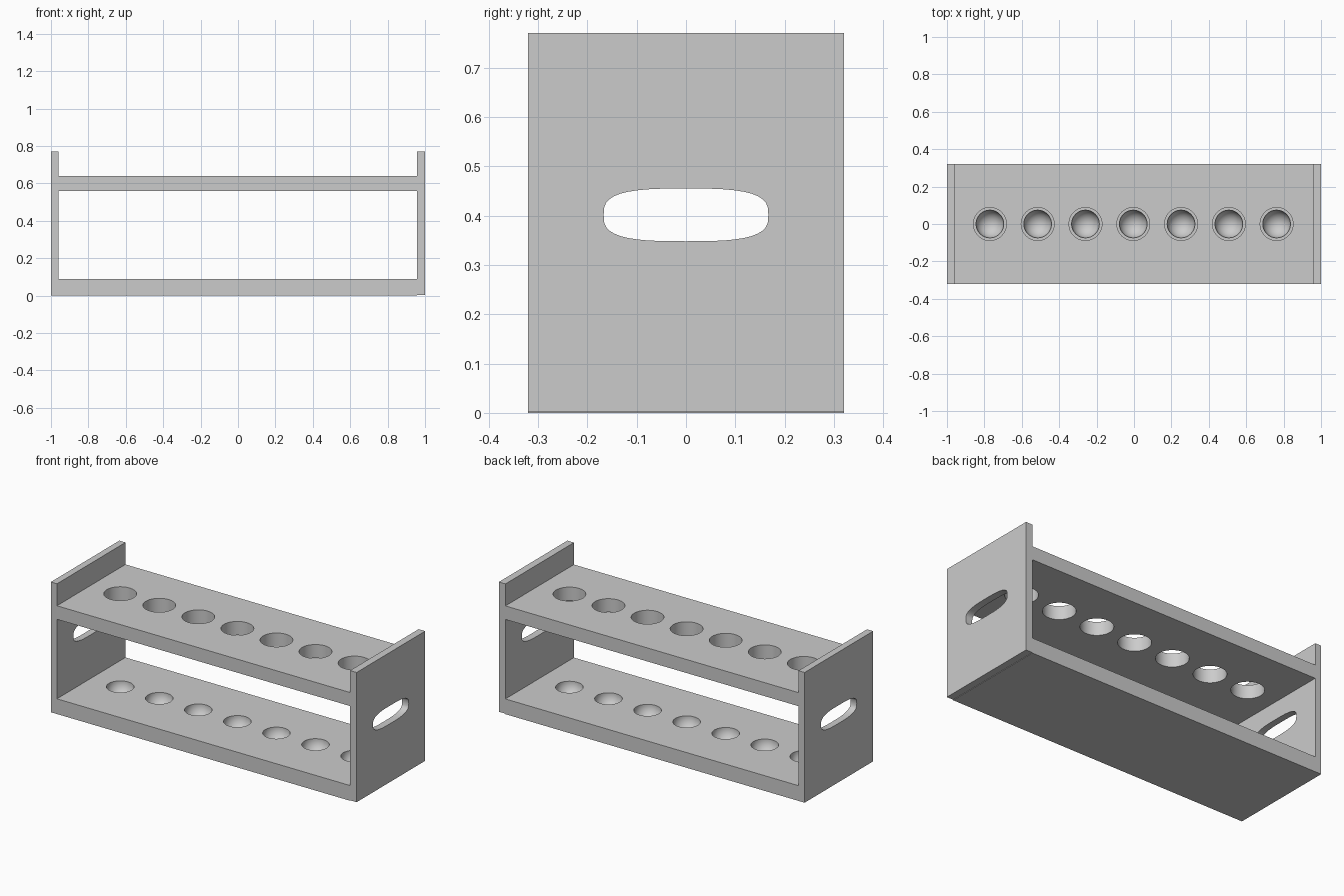
import bpy, bmesh, math

if "Cube" in bpy.data.objects:
    bpy.data.objects.remove(bpy.data.objects["Cube"])

HALF_DEPTH = 0.32
HOLE_XS = [-0.004 + 0.2555 * i for i in range(-3, 4)]

grey = bpy.data.materials.new("light_grey")
grey.diffuse_color = (0.6, 0.6, 0.6, 1)
grey.use_nodes = True
grey.node_tree.nodes["Principled BSDF"].inputs["Base Color"].default_value = grey.diffuse_color


def make_object(name, bm):
    bmesh.ops.recalc_face_normals(bm, faces=bm.faces)
    mesh = bpy.data.meshes.new(name)
    bm.to_mesh(mesh)
    bm.free()
    mesh.materials.append(grey)
    obj = bpy.data.objects.new(name, mesh)
    bpy.context.collection.objects.link(obj)
    return obj


def extrude(bm, points, vec):
    """Close a 3D outline and extrude it along vec."""
    face = bm.faces.new([bm.verts.new(p) for p in points])
    ext = bmesh.ops.extrude_face_region(bm, geom=[face], use_keep_orig=True)
    verts = [g for g in ext["geom"] if isinstance(g, bmesh.types.BMVert)]
    bmesh.ops.translate(bm, vec=vec, verts=verts)


def lathe(bm, cx, profile, steps=48):
    """Capped solid of revolution about a vertical axis through (cx, 0)."""
    rings = [[bm.verts.new((cx + r * math.cos(2 * math.pi * k / steps),
                            r * math.sin(2 * math.pi * k / steps), z))
              for k in range(steps)] for r, z in profile]
    for a, b in zip(rings, rings[1:]):
        for k in range(steps):
            j = (k + 1) % steps
            bm.faces.new((a[k], a[j], b[j], b[k]))
    bm.faces.new(rings[0])
    bm.faces.new(rings[-1])


def cut(obj, cutter):
    mod = obj.modifiers.new("cut", 'BOOLEAN')
    mod.operation = 'DIFFERENCE'
    mod.solver = 'EXACT'
    mod.object = cutter
    bpy.context.view_layer.update()
    dg = bpy.context.evaluated_depsgraph_get()
    mesh = bpy.data.meshes.new_from_object(obj.evaluated_get(dg))
    obj.modifiers.clear()
    obj.data = mesh
    bpy.data.objects.remove(cutter)


def slot_cutter(x):
    """Rounded grip opening: a superellipse pushed through a side panel."""
    pts = []
    for k in range(40):
        t = 2 * math.pi * k / 40
        c, s = math.cos(t), math.sin(t)
        y = 0.167 * math.copysign(abs(c) ** (2 / 3.1), c)
        z = 0.4015 + 0.0535 * math.copysign(abs(s) ** (2 / 3.1), s)
        pts.append((x - 0.1, y, z))
    bm = bmesh.new()
    extrude(bm, pts, (0.2, 0, 0))
    return make_object("slot_cutter", bm)


# Frame: left panel, tube shelf and base in one profile
outline = [(-1, 0), (0.957, 0), (0.957, 0.09), (-0.96, 0.09), (-0.96, 0.56),
           (0.957, 0.56), (0.957, 0.64), (-0.96, 0.64), (-0.96, 0.77), (-1, 0.77)]
bm = bmesh.new()
extrude(bm, [(x, -HALF_DEPTH, z) for x, z in outline], (0, 2 * HALF_DEPTH, 0))
frame = make_object("rack_frame", bm)

# Separate right panel
bm = bmesh.new()
extrude(bm, [(0.957, y, z) for y, z in ((-HALF_DEPTH, 0.003), (HALF_DEPTH, 0.003),
                                       (HALF_DEPTH, 0.77), (-HALF_DEPTH, 0.77))],
        (0.043, 0, 0))
right_panel = make_object("right_panel", bm)

# Through holes in the shelf, round-bottomed sockets in the base
R = 0.074
bowl = [(R, 0.2)] + [(R * math.cos(a), 0.087 - R * math.sin(a))
                     for a in (math.pi / 2 * i / 12.5 for i in range(13))]
bm = bmesh.new()
for x in HOLE_XS:
    lathe(bm, x, [(0.088, 0.5), (0.088, 0.7)])
    lathe(bm, x, bowl)
cut(frame, make_object("hole_cutter", bm))

# Grip slots
cut(frame, slot_cutter(-0.98))
cut(right_panel, slot_cutter(0.98))

# Smooth curved walls, keep edges sharp
for obj in (frame, right_panel):
    bpy.ops.object.select_all(action='DESELECT')
    obj.select_set(True)
    bpy.context.view_layer.objects.active = obj
    bpy.ops.object.shade_smooth_by_angle(angle=math.radians(35))
